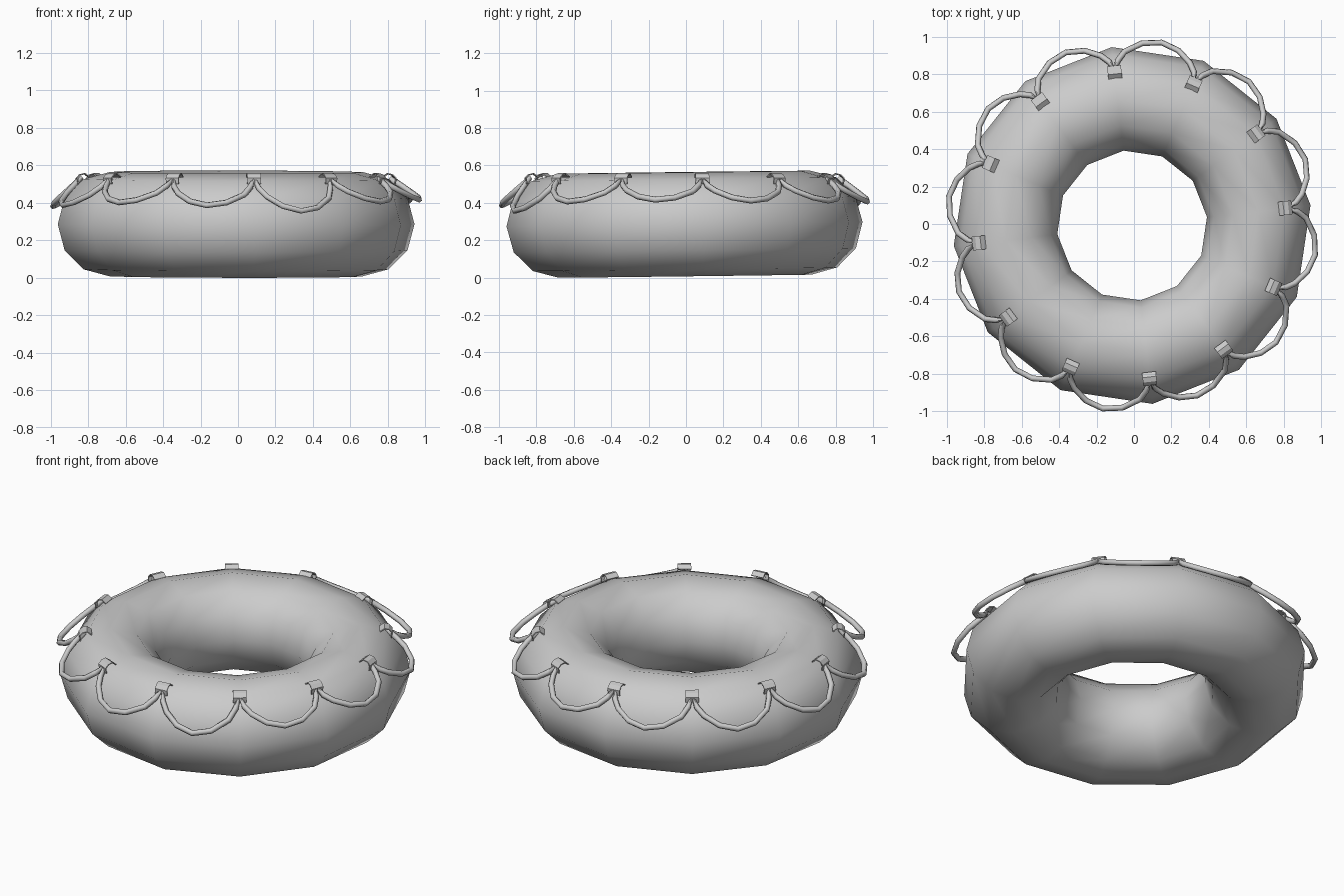
import bpy, bmesh, math
from mathutils import Vector, Matrix

if "Cube" in bpy.data.objects:
    bpy.data.objects.remove(bpy.data.objects["Cube"])

N = 12
START = math.radians(6.5)
STEP = 2 * math.pi / N
CENTRE = Vector((-0.01, -0.008, 0))
MAJOR, MINOR, MID_Z = 0.68, 0.278, 0.286


def polar(r, a, z):
    return CENTRE + Vector((r * math.cos(a), r * math.sin(a), z))


# Inflated ring, very slightly tilted
bpy.ops.mesh.primitive_torus_add(
    major_segments=N, minor_segments=12, major_radius=MAJOR, minor_radius=MINOR,
    location=CENTRE + Vector((0, 0, MID_Z)), rotation=(math.radians(0.7), 0, START))
ring = bpy.context.object
ring.name = "inflatable_ring"
bpy.ops.object.shade_smooth()

# Rope clips: small bent straps standing on the tube above its outer shoulder
strap = [(-0.036, -0.006), (-0.024, 0.022), (0.0, 0.029), (0.024, 0.022), (0.036, -0.006)]
bm = bmesh.new()
slope = math.radians(59)
for i in range(N):
    a = START + i * STEP
    out = Vector((math.cos(a), math.sin(a), 0))
    side = Vector((-math.sin(a), math.cos(a), 0))
    up = Vector((0, 0, 1))
    normal = out * math.cos(slope) + up * math.sin(slope)
    along = out * math.sin(slope) - up * math.cos(slope)
    base = polar(MAJOR + MINOR * math.cos(slope), a, MID_Z + MINOR * math.sin(slope))
    rows = []
    for s, h in strap:
        p = base + along * s + normal * h
        rows.append([bm.verts.new(p + side * w) for w in (-0.037, 0.037)])
    for r0, r1 in zip(rows, rows[1:]):
        bm.faces.new((r0[0], r1[0], r1[1], r0[1]))
me = bpy.data.meshes.new("rope_clips")
bm.to_mesh(me)
bm.free()
clips = bpy.data.objects.new("rope_clips", me)
bpy.context.collection.objects.link(clips)
mod = clips.modifiers.new("thickness", 'SOLIDIFY')
mod.thickness = 0.006
mod.offset = 0

# Grab rope: one closed line hanging in a scallop between each pair of clips
scallop = [(0, 0), (0.05, 0.3), (0.13, 0.55), (0.29, 0.85),
           (0.48, 1), (0.68, 0.9), (0.87, 0.6), (0.95, 0.3)]
drops = [0.115, 0.115, 0.12, 0.13, 0.14, 0.145, 0.14, 0.125, 0.14, 0.17, 0.12, 0.11]
points = []
for i in range(N):
    reach = 0.135 if i == 9 else 0.153
    for t, d in scallop:
        points.append(polar(0.836 + reach * d, START + (i + t) * STEP, 0.527 - drops[i] * d))
cu = bpy.data.curves.new("grab_rope", 'CURVE')
cu.dimensions = '3D'
cu.bevel_depth = 0.016
cu.bevel_resolution = 1
sp = cu.splines.new('POLY')
sp.points.add(len(points) - 1)
for q, p in zip(sp.points, points):
    q.co = (*p, 1)
sp.use_cyclic_u = True
rope = bpy.data.objects.new("grab_rope", cu)
bpy.context.collection.objects.link(rope)
bpy.ops.object.select_all(action='DESELECT')
rope.select_set(True)
bpy.context.view_layer.objects.active = rope
bpy.ops.object.convert(target='MESH')
bpy.ops.object.shade_smooth_by_angle(angle=math.radians(65))
